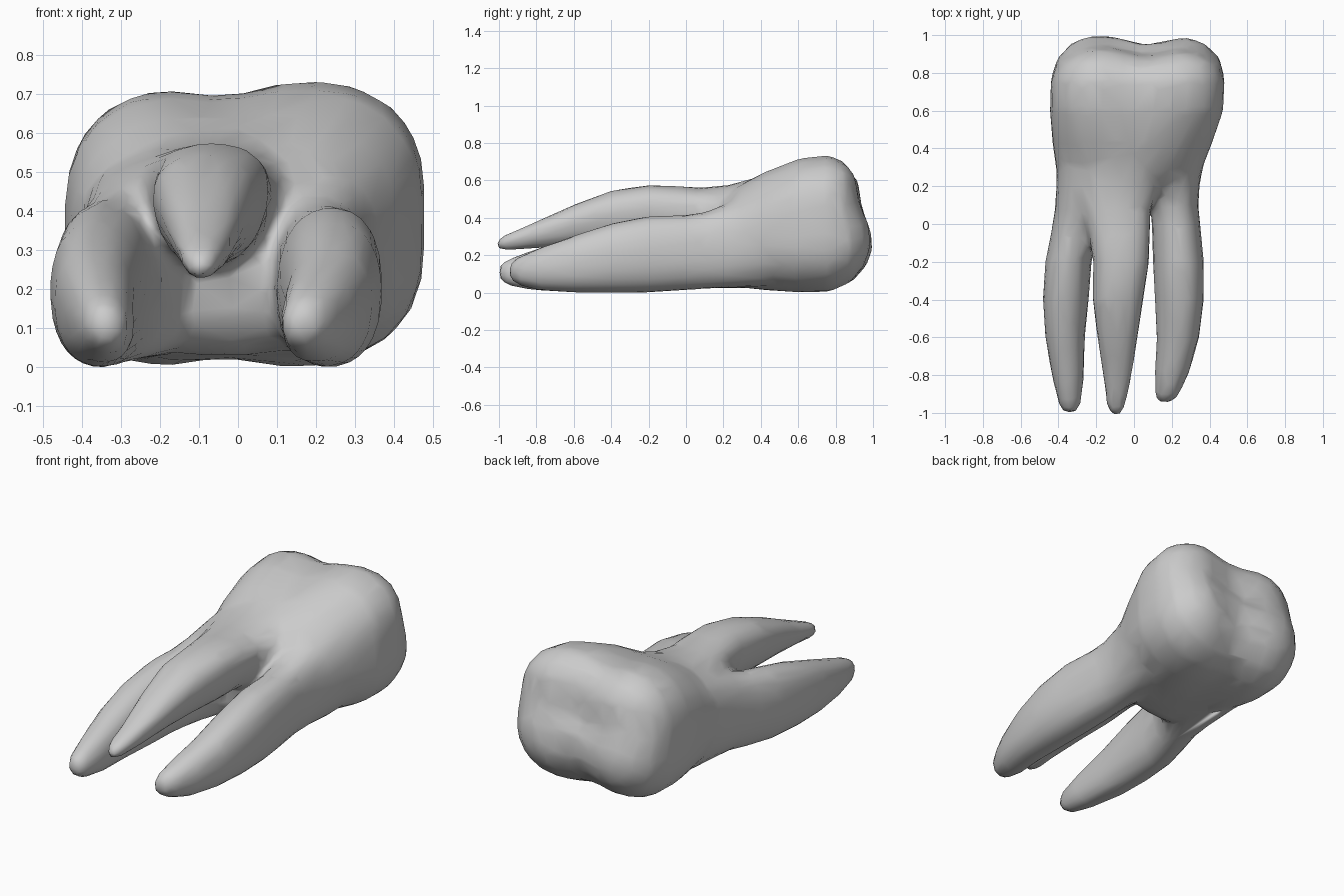
import bpy, bmesh, math
from mathutils import Vector

cube = bpy.data.objects.get("Cube")
if cube:
    bpy.data.objects.remove(cube)

SIDES = 32


def ramp(value, start, end):
    return max(0, min(1, (value - start) / (end - start)))


def bump(value, centre, width):
    return math.exp(-((value - centre) / width) ** 2)


def section(x0, x1, z0, z1, power, lobes=0.0, pear=0.0):
    """Rounded cross-section that fills the given bounds."""
    pts = []
    for i in range(SIDES):
        a = math.tau * i / SIDES
        c, s = math.cos(a), math.sin(a)
        r = (abs(c) ** power + abs(s) ** power) ** (-1 / power)
        r *= 1 - lobes * math.cos(4 * a)
        pts.append((r * c * (1 + pear * r * s), r * s))
    mx = max(abs(p[0]) for p in pts)
    mz = max(abs(p[1]) for p in pts)
    return [((x0 + x1) / 2 + (x1 - x0) / 2 * u / mx,
             (z0 + z1) / 2 + (z1 - z0) / 2 * w / mz) for u, w in pts]


def skin(bm, loops):
    """Close a body over a list of point loops."""
    loops = [[bm.verts.new(p) for p in loop] for loop in loops]
    for a, b in zip(loops, loops[1:]):
        for i in range(SIDES):
            j = (i + 1) % SIDES
            bm.faces.new((a[i], a[j], b[j], b[i]))
    for loop in (loops[0], loops[-1]):
        hub = bm.verts.new(sum((v.co for v in loop), Vector()) / SIDES)
        for i in range(SIDES):
            bm.faces.new((loop[i], loop[(i + 1) % SIDES], hub))


def root(bm, rings, pear=0.0, slope=0.0):
    """Tapered root; slope raises its +x side."""
    skin(bm, [[(x, y, z + slope * (x - (box[0] + box[1]) / 2))
               for x, z in section(*box, 2.3, pear=pear)]
              for y, *box in rings])


def crown(bm, rings):
    """Body that grows from a round neck to a lobed, grooved chewing end."""
    loops = []
    for y, *box in rings:
        grow, end = ramp(y, 0.15, 0.65), ramp(y, 0.72, 0.95)
        middle = (box[2] + box[3]) / 2
        half = (box[3] - box[2]) / 2
        loop = []
        for x, z in section(*box, 2.1 + 0.4 * grow, lobes=0.03 * grow):
            side = (z - middle) / half
            groove = 0.04 * bump(x, -0.04, 0.13) * side
            dish = (0.05 * bump(x, 0.07, 0.14) + 0.045 * bump(z, 0.49, 0.11)
                    + 0.07 * (z - 0.3))
            loop.append((x, y - end * dish, z + grow * (0.03 * x - groove)))
        loops.append(loop)
    skin(bm, loops)


bm = bmesh.new()

# Crown and neck
crown(bm, [
    (0.06, -0.32, 0.05, 0.12, 0.36), (0.12, -0.39, 0.22, 0.05, 0.42),
    (0.19, -0.405, 0.31, 0.025, 0.50), (0.28, -0.41, 0.355, 0.02, 0.58),
    (0.42, -0.43, 0.41, 0.0, 0.655), (0.60, -0.445, 0.472, -0.012, 0.718),
    (0.77, -0.44, 0.48, -0.008, 0.737), (0.88, -0.405, 0.455, 0.04, 0.70),
    (0.955, -0.34, 0.38, 0.12, 0.63), (0.995, -0.25, 0.29, 0.20, 0.54),
    (1.0, -0.13, 0.16, 0.28, 0.45)])

# Upper middle root
root(bm, [
    (-1.01, -0.125, -0.07, 0.23, 0.285), (-0.97, -0.145, -0.045, 0.22, 0.31),
    (-0.80, -0.165, -0.01, 0.235, 0.38), (-0.60, -0.195, 0.02, 0.25, 0.47),
    (-0.40, -0.22, 0.05, 0.255, 0.545), (-0.20, -0.215, 0.08, 0.26, 0.575),
    (-0.05, -0.24, 0.085, 0.26, 0.57), (0.08, -0.28, 0.09, 0.24, 0.56),
    (0.22, -0.31, 0.14, 0.2, 0.573), (0.40, -0.28, 0.20, 0.2, 0.62)], pear=0.2)

# Lower root on the -x side, webbed to the middle root at its base
root(bm, [
    (-1.0, -0.375, -0.305, 0.065, 0.15), (-0.95, -0.40, -0.28, 0.035, 0.18),
    (-0.80, -0.435, -0.265, 0.01, 0.235), (-0.60, -0.47, -0.26, 0.0, 0.305),
    (-0.40, -0.483, -0.24, -0.002, 0.37), (-0.20, -0.47, -0.225, 0.0, 0.415),
    (-0.05, -0.44, -0.19, 0.01, 0.435), (0.08, -0.418, -0.12, 0.02, 0.475),
    (0.22, -0.41, -0.10, 0.022, 0.515), (0.40, -0.41, -0.08, 0.025, 0.54),
    (0.60, -0.39, -0.08, 0.06, 0.56)], slope=-0.08)

# Lower root on the +x side
root(bm, [
    (-0.945, 0.12, 0.205, 0.075, 0.155), (-0.90, 0.11, 0.24, 0.04, 0.19),
    (-0.78, 0.11, 0.295, 0.01, 0.24), (-0.60, 0.12, 0.345, 0.0, 0.305),
    (-0.40, 0.11, 0.37, -0.002, 0.37), (-0.20, 0.10, 0.37, 0.0, 0.41),
    (0.0, 0.095, 0.35, 0.012, 0.415), (0.10, 0.09, 0.34, 0.02, 0.43),
    (0.22, 0.08, 0.348, 0.025, 0.475), (0.40, 0.06, 0.39, 0.03, 0.54),
    (0.60, 0.06, 0.41, 0.06, 0.58)], slope=0.06)

bmesh.ops.recalc_face_normals(bm, faces=bm.faces)
mesh = bpy.data.meshes.new("molar")
bm.to_mesh(mesh)
bm.free()
molar = bpy.data.objects.new("molar", mesh)
bpy.context.collection.objects.link(molar)

# Fuse the parts into one soft, light skin
fuse = molar.modifiers.new("fuse", 'REMESH')
fuse.mode, fuse.voxel_size = 'VOXEL', 0.018
soften = molar.modifiers.new("soften", 'SMOOTH')
soften.factor, soften.iterations = 0.5, 16
lighten = molar.modifiers.new("lighten", 'DECIMATE')
lighten.ratio = 0.05
graph = bpy.context.evaluated_depsgraph_get()
molar.data = bpy.data.meshes.new_from_object(molar.evaluated_get(graph))
molar.modifiers.clear()

grey = bpy.data.materials.new("plain grey")
grey.use_nodes = True
colour = (0.6, 0.6, 0.6, 1)
grey.diffuse_color = colour
grey.node_tree.nodes["Principled BSDF"].inputs["Base Color"].default_value = colour
molar.data.materials.clear()
molar.data.materials.append(grey)
for face in molar.data.polygons:
    face.use_smooth = True
